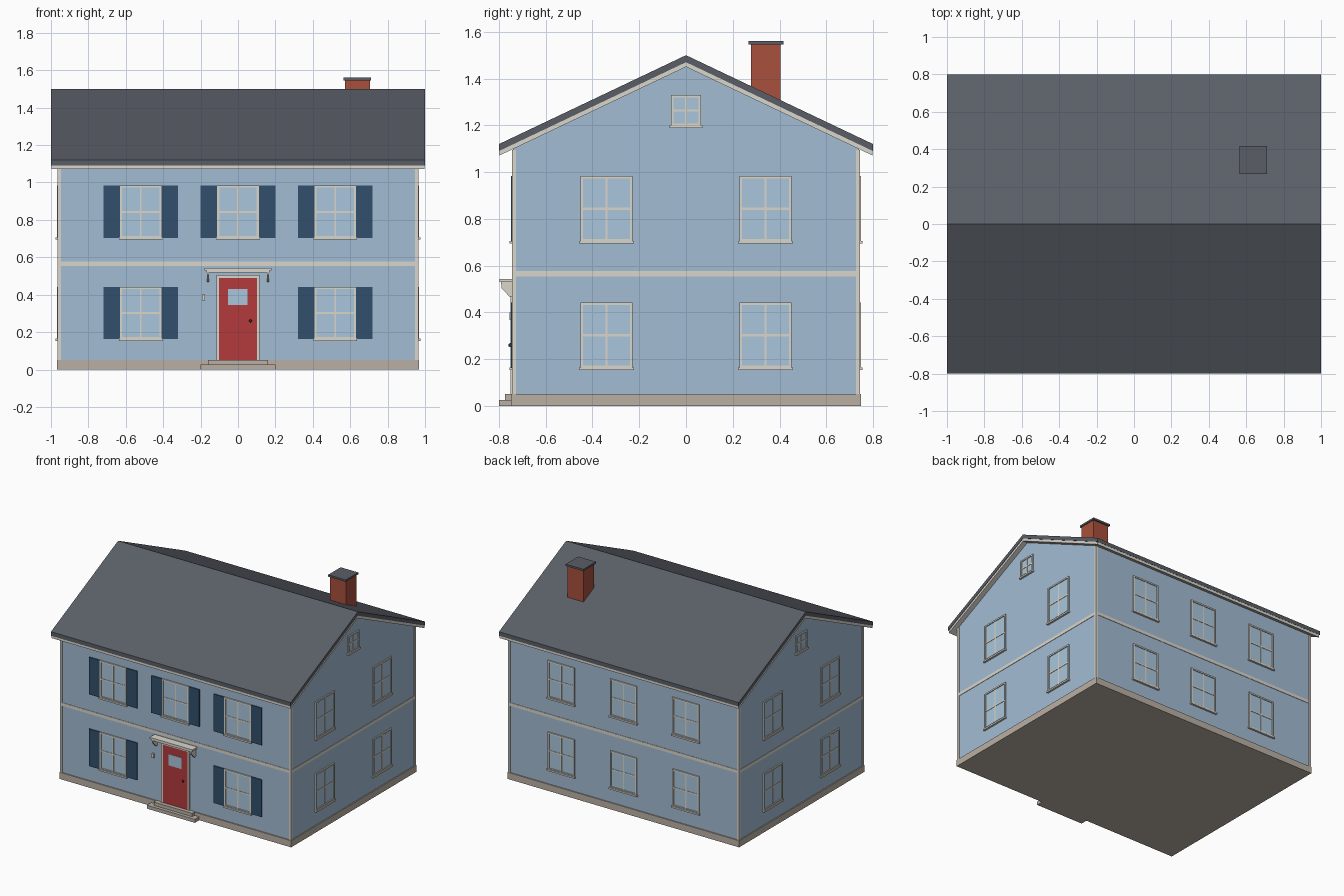
import bpy, bmesh
from math import pi
from mathutils import Matrix, Vector

cube = bpy.data.objects.get("Cube")
if cube:
    bpy.data.objects.remove(cube, do_unlink=True)


def material(name, hex_code):
    channels = [int(hex_code[i:i + 2], 16) / 255 for i in range(0, 6, 2)]
    rgba = [((c + 0.055) / 1.055) ** 2.4 if c > 0.04 else c / 12.92 for c in channels] + [1]
    m = bpy.data.materials.new(name)
    m.use_nodes = True
    m.diffuse_color = rgba
    m.node_tree.nodes["Principled BSDF"].inputs["Base Color"].default_value = rgba
    return m


SIDING = material("blue siding", "A3BCD4")
TRIM = material("cream trim", "DAD6CC")
GLASS = material("pale glass", "AAC6DC")
ROOF = material("dark slate", "5A5E66")
STONE = material("foundation stone", "BAB0A4")
NAVY = material("navy shutter", "32506C")
RED = material("door red", "B23A3C")
BRICK = material("chimney brick", "A8503C")
METAL = material("dark metal", "2E2C2C")


def finish(name, bm, mat, matrix=Matrix()):
    bmesh.ops.recalc_face_normals(bm, faces=bm.faces)
    mesh = bpy.data.meshes.new(name)
    bm.to_mesh(mesh)
    bm.free()
    mesh.materials.append(mat)
    ob = bpy.data.objects.new(name, mesh)
    ob.matrix_world = matrix
    bpy.context.collection.objects.link(ob)
    return ob


def boxes(name, mat, *spans, matrix=Matrix()):
    """One object from boxes given as (x0, x1, y0, y1, z0, z1)."""
    bm = bmesh.new()
    for s in spans:
        low, high = Vector(s[0::2]), Vector(s[1::2])
        place = Matrix.Translation((low + high) / 2) @ Matrix.Diagonal((*(high - low), 1))
        bmesh.ops.create_cube(bm, size=1, matrix=place)
    return finish(name, bm, mat, matrix)


def prism(name, mat, profile, x0, x1):
    """Extrude a (y, z) profile along x."""
    bm = bmesh.new()
    face = bm.faces.new([bm.verts.new((x0, y, z)) for y, z in profile])
    new = bmesh.ops.extrude_face_region(bm, geom=[face])["geom"]
    bmesh.ops.translate(bm, vec=(x1 - x0, 0, 0),
                        verts=[v for v in new if isinstance(v, bmesh.types.BMVert)])
    return finish(name, bm, mat)


WX, WY = 0.96, 0.74      # half sizes of the walls
SLOPE = 0.475

# Main body
boxes("foundation", STONE, (-0.967, 0.967, -0.748, 0.748, 0, 0.05))
eave = 1.46 - SLOPE * WY
prism("walls", SIDING, [(-WY, 0.05), (WY, 0.05), (WY, eave), (0, 1.46), (-WY, eave)], -WX, WX)

# Corner boards and belt course
for sx in (-1, 1):
    for sy in (-1, 1):
        x, y = sorted((sx * 0.947, sx * 0.965)), sorted((sy * 0.727, sy * 0.745))
        boxes("corner_board", TRIM, (*x, *y, 0.05, 1.095))
boxes("belt_course", TRIM, (-0.963, 0.963, -0.743, 0.743, 0.553, 0.577))


# Roof: dark slab over a thin pale soffit with rake boards
def roof_layer(name, mat, top, thick, half_y, half_x):
    drop = SLOPE * half_y
    prism(name, mat, [(-half_y, top - drop), (0, top), (half_y, top - drop),
                      (half_y, top - drop - thick), (0, top - thick),
                      (-half_y, top - drop - thick)], -half_x, half_x)


roof_layer("roof", ROOF, 1.5, 0.03, 0.8, 1.0)
roof_layer("roof_trim", TRIM, 1.47, 0.02, 0.797, 0.997)

# Chimney
boxes("chimney", BRICK, (0.572, 0.705, 0.278, 0.405, 1.2, 1.546))
boxes("chimney_cap", ROOF, (0.565, 0.712, 0.267, 0.416, 1.546, 1.56))


# Windows, drawn facing -y and turned onto a wall
def window(wall, cx, z0, w, h):
    at = wall @ Matrix.Translation((cx, 0, z0))
    a, f, m = w / 2, 0.011, 0.005
    boxes("window_glass", GLASS, (-a, a, -0.003, 0.002, 0, h), matrix=at)
    boxes("window_frame", TRIM,
          (-a, -a + f, -0.009, 0, 0, h), (a - f, a, -0.009, 0, 0, h),
          (-a + f, a - f, -0.009, 0, h - f, h), (-a + f, a - f, -0.009, 0, 0, f),
          (-m, m, -0.006, 0, f, h - f),
          (-a + f, -m, -0.006, 0, h / 2 - m, h / 2 + m),
          (m, a - f, -0.006, 0, h / 2 - m, h / 2 + m), matrix=at)
    boxes("window_sill", TRIM, (-a - 0.006, a + 0.006, -0.015, 0, -0.009, 0.003), matrix=at)


def wall_frame(angle, distance):
    return Matrix.Rotation(angle, 4, 'Z') @ Matrix.Translation((0, -distance, 0))


front, back = wall_frame(0, WY), wall_frame(pi, WY)
sides = [wall_frame(pi / 2, WX), wall_frame(-pi / 2, WX)]
LOWER, UPPER, W, H = 0.162, 0.703, 0.222, 0.28

for z in (LOWER, UPPER):
    for x in (-0.52, 0, 0.52):
        window(back, x, z, W, H)
        if x == 0 and z == LOWER:
            continue          # the door takes this bay
        window(front, x, z, W, H)
        for s in (-1, 1):
            c = x + s * 0.156
            boxes("shutter", NAVY, (c - 0.044, c + 0.044, -0.008, 0, z, z + H), matrix=front)
    for side in sides:
        for y in (-0.34, 0.34):
            window(side, y, z, W, H)
for side in sides:
    window(side, 0, 1.197, 0.13, 0.133)

# Front door
boxes("door", RED, (-0.102, 0.102, -0.006, 0, 0.05, 0.49), matrix=front)
boxes("door_frame", TRIM, (-0.116, -0.102, -0.01, 0, 0.05, 0.505),
      (0.102, 0.116, -0.01, 0, 0.05, 0.505), (-0.102, 0.102, -0.01, 0, 0.49, 0.505), matrix=front)
boxes("door_window", GLASS, (-0.054, 0.052, -0.008, 0, 0.345, 0.43), matrix=front)
bm = bmesh.new()
bmesh.ops.create_uvsphere(bm, u_segments=12, v_segments=8, radius=0.008)
knob = finish("door_knob", bm, METAL, front @ Matrix.Translation((0.067, -0.012, 0.26)))
for p in knob.data.polygons:
    p.use_smooth = True

# Canopy on two brackets
boxes("canopy", TRIM, (-0.178, 0.178, -0.058, 0, 0.53, 0.543),
      (-0.168, 0.168, -0.052, 0, 0.52, 0.53), matrix=front)
for x in (-0.16, 0.16):
    prism("canopy_bracket", TRIM, [(-WY, 0.52), (-0.79, 0.52), (-0.79, 0.505),
                                   (-0.755, 0.467), (-WY, 0.467)], x - 0.006, x + 0.006)

# Mailbox and steps
boxes("mailbox", TRIM, (-0.193, -0.177, -0.014, 0, 0.368, 0.4), matrix=front)
boxes("lower_step", STONE, (-0.2, 0.2, -0.8, -0.74, 0, 0.026))
boxes("upper_step", STONE, (-0.16, 0.16, -0.775, -0.74, 0.026, 0.051))
